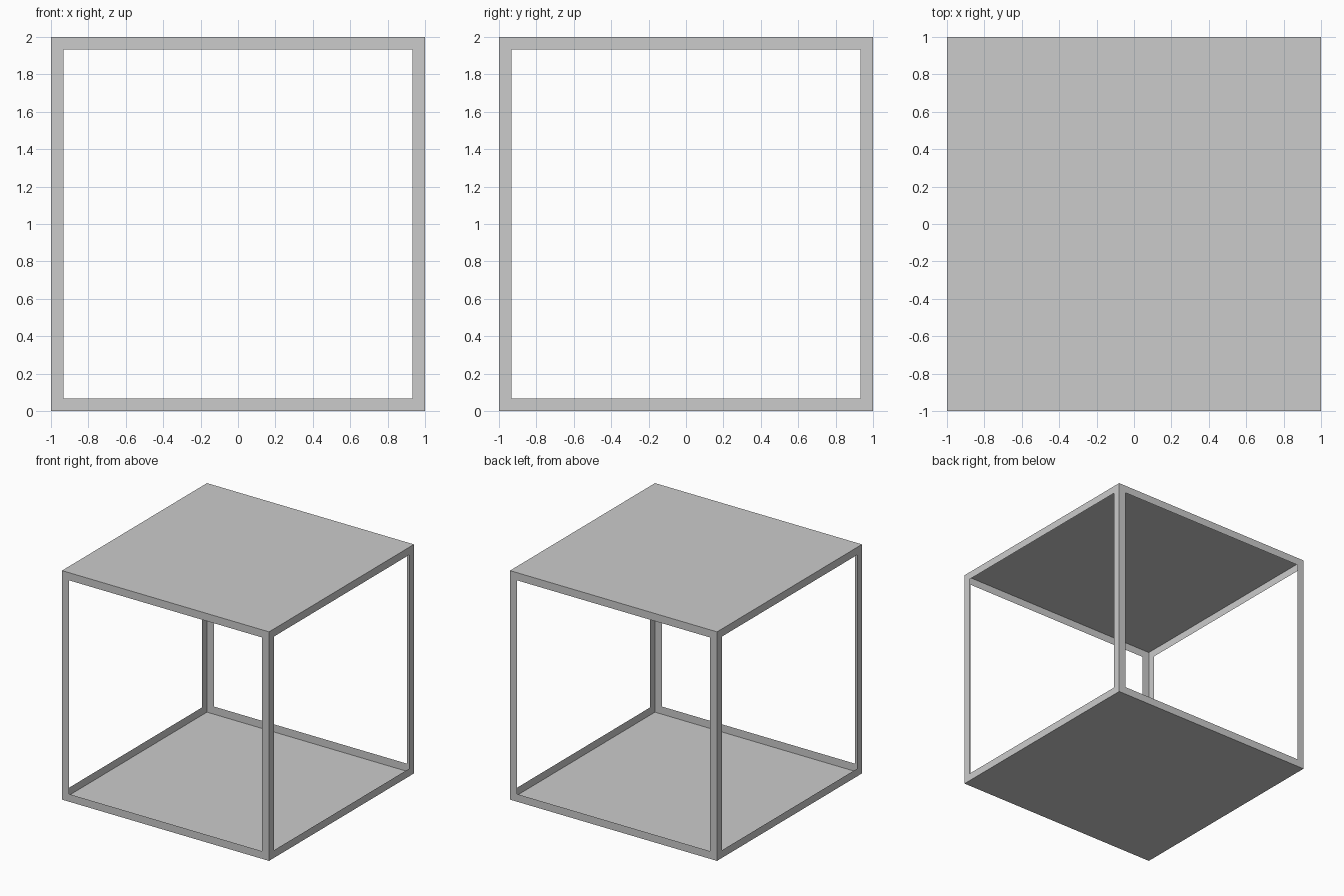
import bpy
import bmesh
from mathutils import Matrix

if "Cube" in bpy.data.objects:
    bpy.data.objects.remove(bpy.data.objects["Cube"])

SIZE = 2.0
BORDER = 0.067

# Thin-walled cube standing on the ground
bm = bmesh.new()
bmesh.ops.create_cube(bm, size=SIZE, matrix=Matrix.Translation((0, 0, SIZE / 2)))

# Inset the four side walls and open them up, leaving a narrow border
sides = [f for f in bm.faces if abs(f.normal.z) < 0.5]
bmesh.ops.inset_individual(bm, faces=sides, thickness=BORDER, use_even_offset=True)
bmesh.ops.delete(bm, geom=sides, context='FACES')

mesh = bpy.data.meshes.new("open_box_frame")
bm.to_mesh(mesh)
bm.free()
frame = bpy.data.objects.new("open_box_frame", mesh)
bpy.context.collection.objects.link(frame)
